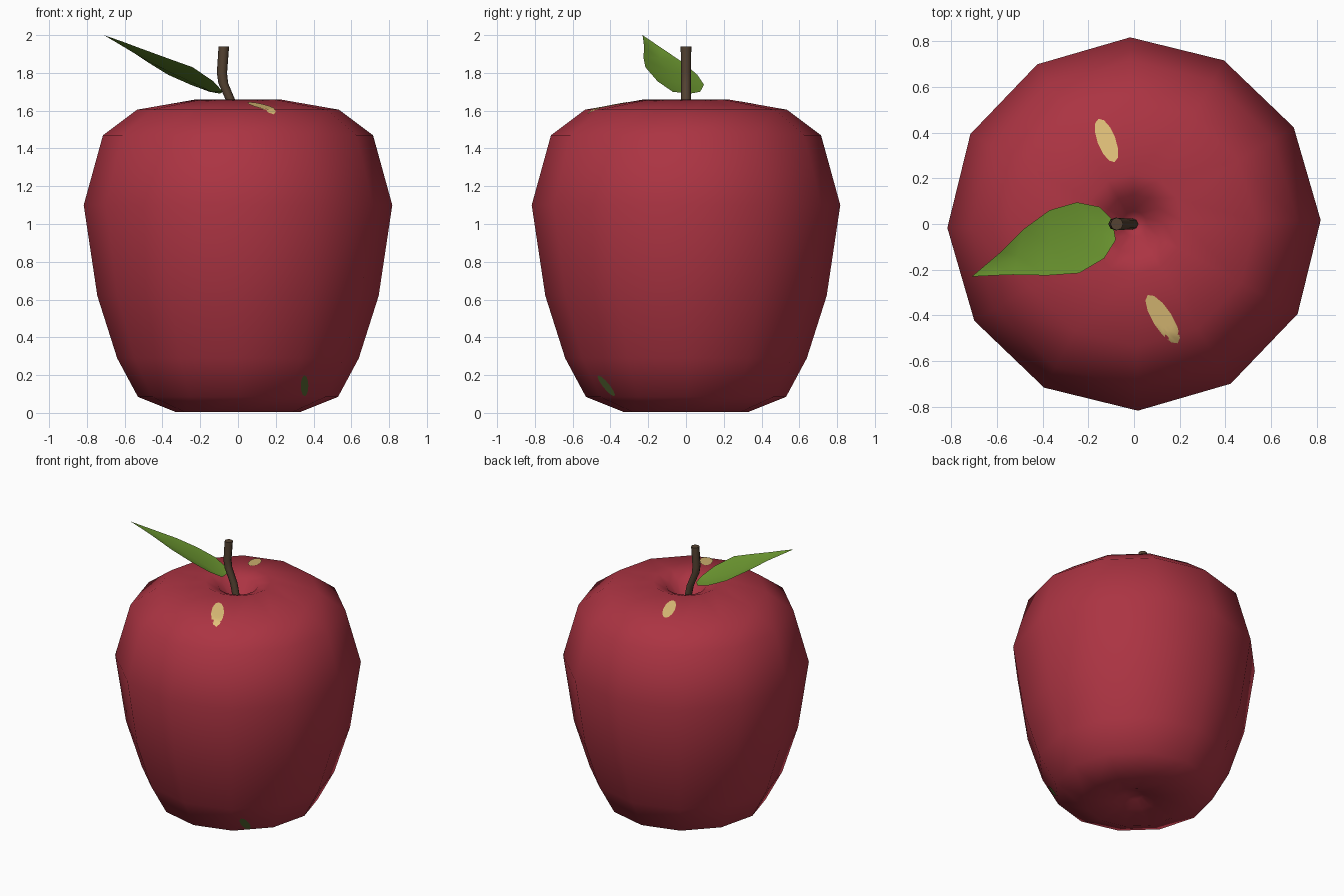
import bpy, bmesh, math
from mathutils import Vector
from mathutils.bvhtree import BVHTree

if "Cube" in bpy.data.objects:
    bpy.data.objects.remove(bpy.data.objects["Cube"])


def material(name, rgb):
    m = bpy.data.materials.new(name)
    m.diffuse_color = (*rgb, 1)
    m.use_nodes = True
    m.node_tree.nodes["Principled BSDF"].inputs["Base Color"].default_value = m.diffuse_color
    return m


RED = material("apple red", (0.41, 0.034, 0.055))
BROWN = material("stem brown", (0.09, 0.055, 0.032))
GREEN = material("leaf green", (0.15, 0.31, 0.03))
CREAM = material("pale yellow", (0.75, 0.53, 0.19))
DARK = material("dark green", (0.09, 0.13, 0.03))


def make(name, verts, faces, mat, fix=True):
    me = bpy.data.meshes.new(name)
    me.from_pydata([tuple(v) for v in verts], [], faces)
    if fix:
        bm = bmesh.new()
        bm.from_mesh(me)
        bmesh.ops.recalc_face_normals(bm, faces=bm.faces)
        bm.to_mesh(me)
        bm.free()
    me.materials.append(mat)
    me.shade_smooth()
    ob = bpy.data.objects.new(name, me)
    bpy.context.collection.objects.link(ob)
    return ob


def skin(rings, start, end):
    """Join equal rings of points, closed by a centre point at each end."""
    n = len(rings[0])
    verts = [p for r in rings for p in r] + [start, end]
    faces = [(i * n + j, i * n + (j + 1) % n, (i + 1) * n + (j + 1) % n, (i + 1) * n + j)
             for i in range(len(rings) - 1) for j in range(n)]
    s, last = len(verts) - 2, (len(rings) - 1) * n
    faces += [(s, (j + 1) % n, j) for j in range(n)]
    faces += [(s + 1, last + j, last + (j + 1) % n) for j in range(n)]
    return verts, faces


def circle(c, r, n, turn=0.0):
    return [Vector((c[0] + r * math.cos(turn + math.tau * j / n),
                    c[1] + r * math.sin(turn + math.tau * j / n), c[2])) for j in range(n)]


# Apple body: twelve-sided lathe with dimples at both ends
profile = [(0.06, 0.06), (0.14, 0.03), (0.33, 0.005), (0.53, 0.085), (0.64, 0.29),
           (0.745, 0.62), (0.817, 1.10), (0.715, 1.47), (0.535, 1.605), (0.22, 1.66),
           (0.13, 1.625), (0.055, 1.53)]
verts, faces = skin([circle((0, 0, z), r, 12, math.radians(1.2)) for r, z in profile],
                    Vector((0, 0, 0.075)), Vector((0, 0, 1.50)))
make("apple_body", verts, faces, RED)
surface = BVHTree.FromPolygons(verts, faces)

# Bent stem
path = [(0.0, 0, 1.48), (-0.035, 0, 1.645), (-0.078, 0, 1.745), (-0.085, 0, 1.80), (-0.075, 0, 1.94)]
sv, sf = skin([circle(p, r, 8) for p, r in zip(path, (0.024, 0.025, 0.026, 0.027, 0.028))],
              Vector(path[0]), Vector(path[-1]))
stem = make("stem", sv, sf, BROWN)
bpy.context.view_layer.objects.active = stem
stem.select_set(True)
bpy.ops.object.shade_smooth_by_angle(angle=math.radians(50))

# Leaf: rows of near edge, midrib, far edge between base and tip
rows = [((-0.13, -0.15, 1.755), (-0.14, -0.04, 1.70), (-0.15, 0.075, 1.70)),
        ((-0.24, -0.215, 1.83), (-0.245, -0.06, 1.75), (-0.25, 0.095, 1.737)),
        ((-0.38, -0.225, 1.88), (-0.37, -0.09, 1.808), (-0.37, 0.06, 1.79)),
        ((-0.53, -0.222, 1.935), (-0.51, -0.14, 1.88), (-0.48, -0.02, 1.858)),
        ((-0.61, -0.225, 1.965), (-0.60, -0.18, 1.935), (-0.58, -0.12, 1.925))]
lv = [p for r in rows for p in r] + [(-0.08, -0.07, 1.70), (-0.095, 0.02, 1.69), (-0.71, -0.23, 2.0)]
lf = [(3 * i + k, 3 * i + k + 1, 3 * i + k + 4, 3 * i + k + 3)
      for i in range(4) for k in range(2)]
lf += [(15, 1, 0), (15, 16, 1), (16, 2, 1), (12, 13, 17), (13, 14, 17)]
lf = [f if (Vector(lv[f[1]]) - Vector(lv[f[0]])).cross(
    Vector(lv[f[2]]) - Vector(lv[f[0]])).z > 0 else f[::-1] for f in lf]
make("leaf", lv, lf, GREEN, fix=False)


# Skin marks: thin oval plates laid onto the body surface
def mark(name, centre, direction, u, v, mat):
    c, d = Vector(centre), Vector(direction)
    u, v = Vector(u), Vector(v)
    n, rings = 12, 4

    def lay(p):
        hit, normal, _, _ = surface.ray_cast(p - d * 3, d)
        if normal.dot(d) > 0:
            normal = -normal
        return hit + normal * 0.004

    pts = [lay(c)]
    for k in range(1, rings + 1):
        for j in range(n):
            a = math.tau * j / n
            pts.append(lay(c + (u * math.cos(a) + v * math.sin(a)) * k / rings))
    fs = [(0, 1 + j, 1 + (j + 1) % n) for j in range(n)]
    fs += [(1 + k * n + j, 1 + (k + 1) * n + j, 1 + (k + 1) * n + (j + 1) % n, 1 + k * n + (j + 1) % n)
           for k in range(rings - 1) for j in range(n)]
    if Vector(u).cross(Vector(v)).dot(d) > 0:
        fs = [f[::-1] for f in fs]
    make(name, pts, fs, mat, fix=False)


mark("back_mark", (-0.12, 0.365, 0), (0, 0, -1), (0.035, -0.095, 0), (0.038, 0.012, 0), CREAM)
mark("front_mark", (0.125, -0.415, 0), (0, 0, -1), (0.065, -0.105, 0), (0.038, 0.02, 0), CREAM)
mark("lower_mark", (0.35, 0, 0.145), (0, 1, 0), (0.02, 0, 0), (0, 0, 0.055), DARK)
